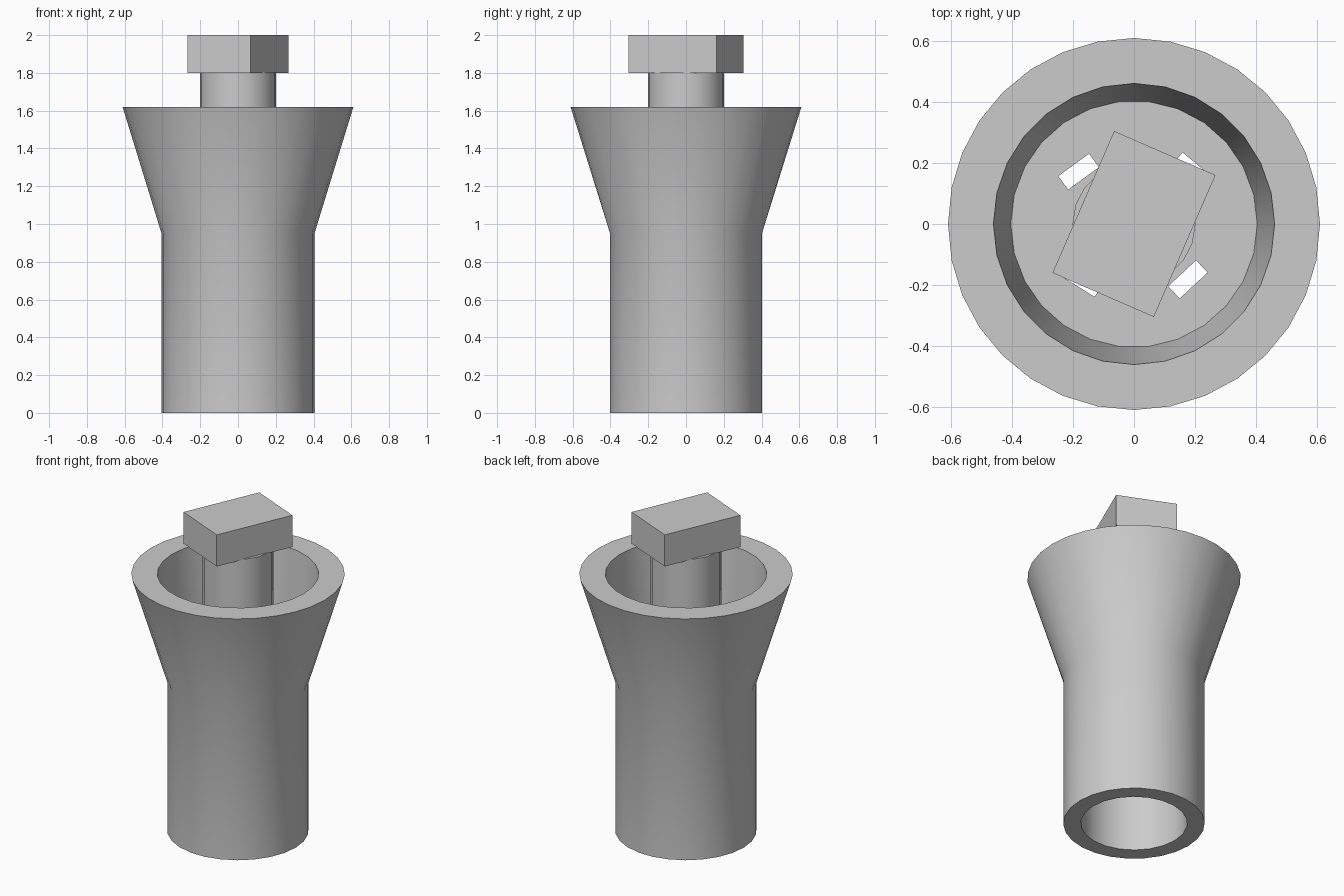
import bpy, bmesh
from math import cos, sin, tau, radians

if "Cube" in bpy.data.objects:
    bpy.data.objects.remove(bpy.data.objects["Cube"], do_unlink=True)

grey = bpy.data.materials.new("plain_grey")
grey.use_nodes = True
colour = (0.6, 0.6, 0.6, 1)
grey.diffuse_color = colour
grey.node_tree.nodes["Principled BSDF"].inputs["Base Color"].default_value = colour


def finish(bm, name, smooth=True):
    bmesh.ops.recalc_face_normals(bm, faces=bm.faces)
    mesh = bpy.data.meshes.new(name)
    bm.to_mesh(mesh)
    bm.free()
    mesh.materials.append(grey)
    obj = bpy.data.objects.new(name, mesh)
    bpy.context.collection.objects.link(obj)
    if smooth:
        bpy.ops.object.select_all(action="DESELECT")
        obj.select_set(True)
        bpy.context.view_layer.objects.active = obj
        bpy.ops.object.shade_smooth_by_angle(angle=radians(28))
    return obj


def ring(bm, r, z, n):
    return [bm.verts.new((r * cos(tau * i / n), r * sin(tau * i / n), z)) for i in range(n)]


def skin(bm, a, b):
    """Join two closed rings that may have different numbers of sides."""
    n, m = len(a), len(b)
    i = j = 0
    while i < n or j < m:
        if n == m and i == j:
            bm.faces.new((a[i], a[(i + 1) % n], b[(i + 1) % n], b[i]))
            i, j = i + 1, j + 1
        elif j == m or (i < n and (i + 1) * m <= (j + 1) * n):
            bm.faces.new((a[i], a[(i + 1) % n], b[j % m]))
            i += 1
        else:
            bm.faces.new((a[i % n], b[(j + 1) % m], b[j]))
            j += 1


def loft(bm, profile):
    rings = [ring(bm, *p) for p in profile]
    for a, b in zip(rings, rings[1:]):
        skin(bm, a, b)
    return rings[0], rings[-1]


def slot(bm, x, y, angle, z):
    """Corner points of one rectangular floor slot."""
    c, s = cos(radians(angle)), sin(radians(angle))
    u, v = 0.0625, 0.0275
    corners = [(u, v), (-u, v), (-u, -v), (u, -v)]
    return [bm.verts.new((x + p * c - q * s, y + p * s + q * c, z)) for p, q in corners]


def fill(bm, outlines):
    """Flat face bounded by the first outline, with the others as holes."""
    edges = []
    for vs in outlines:
        for a, b in zip(vs, vs[1:] + vs[:1]):
            edges.append(bm.edges.get((a, b)) or bm.edges.new((a, b)))
    bmesh.ops.triangle_fill(bm, edges=edges, use_beauty=True, normal=(0, 0, 1))


# Hollow tube flaring into a funnel
FLOOR, CEILING = 1.0, 0.9
bm = bmesh.new()
bore_top, floor_rim = loft(bm, [
    (0.305, CEILING, 22), (0.305, 0, 22), (0.405, 0, 26), (0.405, 0.95, 26),
    (0.611, 1.62, 32), (0.462, 1.62, 28), (0.405, FLOOR, 26)])

# Floor closing the bore, pierced by four slots
places = [(-0.182, 0.172, 36), (0.157, -0.182, 43), (0.19, 0.174, -40), (-0.168, -0.183, -32)]
places[1] = (0.177, -0.182, 43)
upper = [slot(bm, *p, FLOOR) for p in places]
lower = [slot(bm, *p, CEILING) for p in places]
fill(bm, [floor_rim] + upper)
fill(bm, [bore_top] + lower)
for a, b in zip(upper, lower):
    skin(bm, a, b)
finish(bm, "funnel_body")

# Central stem standing on the floor
bm = bmesh.new()
for end in loft(bm, [(0.202, FLOOR, 20), (0.202, 1.805, 20)]):
    bm.faces.new(end)
finish(bm, "stem")

# Turned rectangular head on top
bm = bmesh.new()
bmesh.ops.create_cube(bm, size=1)
head = finish(bm, "head", smooth=False)
head.scale = (0.363, 0.508, 0.2)
head.location.z = 1.9
head.rotation_euler.z = radians(-23.5)
